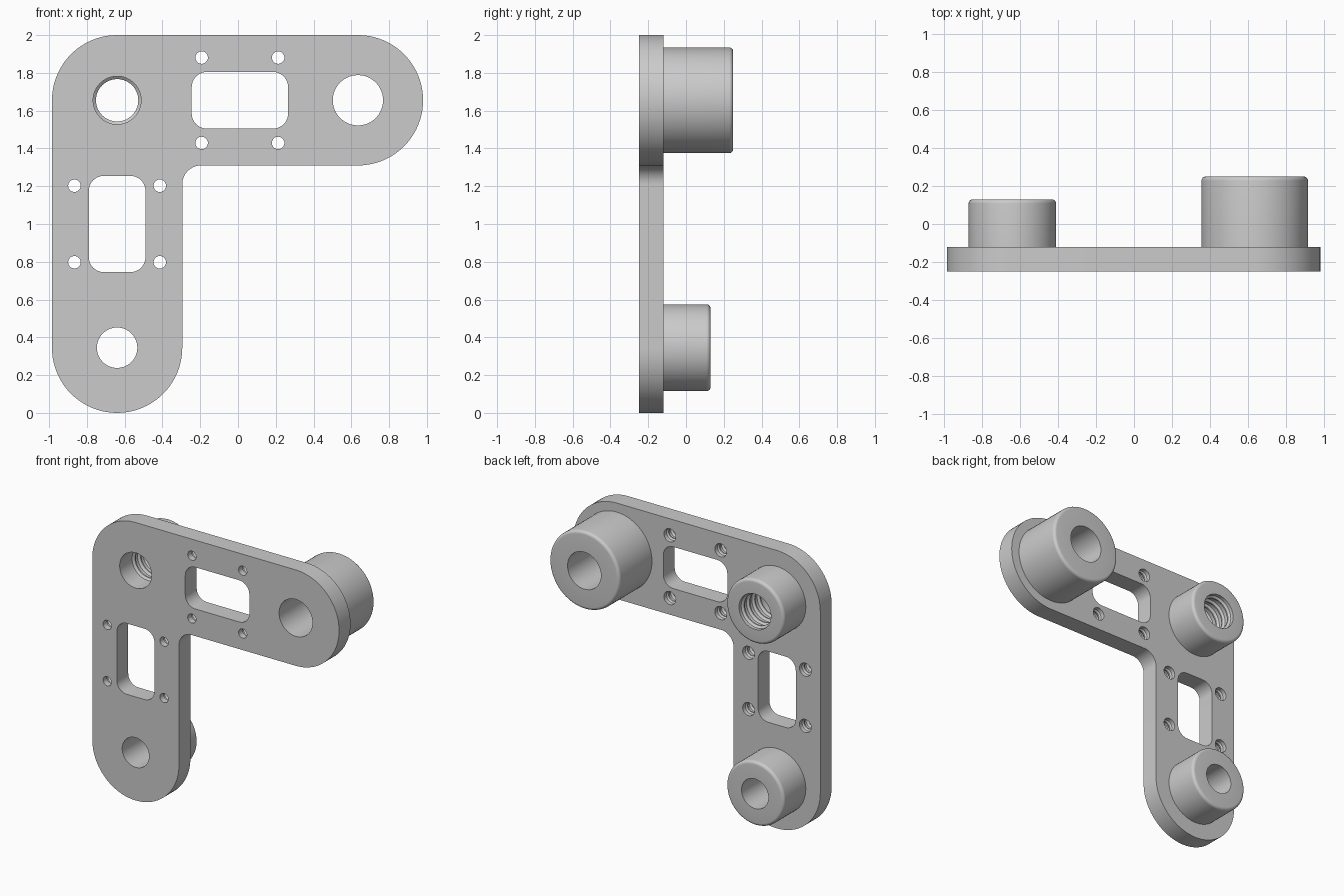
import bpy, bmesh, math

if "Cube" in bpy.data.objects:
    bpy.data.objects.remove(bpy.data.objects["Cube"], do_unlink=True)

FRONT, BACK = -0.25, -0.12          # plate thickness along y
LEFT, RIGHT, LOW, HIGH = -0.64, 0.635, 0.345, 1.655   # boss centres
R = 0.345                           # half width of the arms

grey = bpy.data.materials.new("light grey")
grey.use_nodes = True
colour = (0.6, 0.6, 0.6, 1)
grey.diffuse_color = colour
grey.node_tree.nodes["Principled BSDF"].inputs["Base Color"].default_value = colour


def arc(cx, cz, r, a0, a1, n=16):
    """Points on an arc in the xz plane, angles in degrees."""
    angles = [math.radians(a0 + (a1 - a0) * i / n) for i in range(n + 1)]
    return [(cx + r * math.cos(a), cz + r * math.sin(a)) for a in angles]


def prism(bm, points, y0, y1):
    """Extrude an xz outline from y0 to y1."""
    a = [bm.verts.new((x, y0, z)) for x, z in points]
    b = [bm.verts.new((x, y1, z)) for x, z in points]
    n = len(points)
    bm.faces.new(a)
    bm.faces.new(b[::-1])
    for i in range(n):
        j = (i + 1) % n
        bm.faces.new((a[j], a[i], b[i], b[j]))


def lathe(bm, cx, cz, profile, n=64, caps=False):
    """Turn a profile of (radius, y) about an axis along y."""
    rings = []
    for r, y in profile:
        rings.append([bm.verts.new((cx + r * math.cos(t), y, cz + r * math.sin(t)))
                      for t in (2 * math.pi * i / n for i in range(n))])
    for a, b in zip(rings, rings[1:]):
        for i in range(n):
            j = (i + 1) % n
            bm.faces.new((a[i], a[j], b[j], b[i]))
    if caps:
        bm.faces.new(rings[0])
        bm.faces.new(rings[-1])


def finish(bm, name):
    bmesh.ops.recalc_face_normals(bm, faces=bm.faces)
    mesh = bpy.data.meshes.new(name)
    bm.to_mesh(mesh)
    bm.free()
    mesh.materials.append(grey)
    ob = bpy.data.objects.new(name, mesh)
    bpy.context.collection.objects.link(ob)
    return ob


def smooth(ob):
    bpy.ops.object.select_all(action='DESELECT')
    ob.select_set(True)
    bpy.context.view_layer.objects.active = ob
    bpy.ops.object.shade_smooth_by_angle(angle=math.radians(30))


# L-shaped plate with round ends and a filleted inner corner
outline = (arc(LEFT, LOW, R, 180, 360, 40)
           + arc(LEFT + R + 0.1, HIGH - R - 0.1, 0.1, 180, 90)
           + arc(RIGHT, HIGH, R, -90, 90, 40)
           + arc(LEFT, HIGH, R, 90, 180, 24))
bm = bmesh.new()
prism(bm, outline, FRONT, BACK)
plate = finish(bm, "plate")

# Cutters for the windows, stepped screw holes and boss bores
bm = bmesh.new()
screw = [(0.033, -0.3), (0.033, -0.205), (0.047, -0.195), (0.047, -0.18),
         (0.038, -0.17), (0.038, -0.16), (0.047, -0.15), (0.047, -0.05)]
for cx, cz, w, h, sx, sz in ((0.01, HIGH, 0.255, 0.15, 0.2025, 0.226),
                             (LEFT, 1.0, 0.15, 0.255, 0.226, 0.2025)):
    c = 0.08
    window = []
    for k, (u, v) in enumerate(((1, 1), (-1, 1), (-1, -1), (1, -1))):
        window += arc(cx + u * (w - c), cz + v * (h - c), c, 90 * k, 90 * k + 90, 10)
        lathe(bm, cx + u * sx, cz + v * sz, screw, 32, caps=True)
    prism(bm, window, -0.3, -0.05)
for cx, cz, r in ((LEFT, LOW, 0.107), (LEFT, HIGH, 0.127), (RIGHT, HIGH, 0.133)):
    lathe(bm, cx, cz, [(r, -0.3), (r, -0.05)], caps=True)
cutter = finish(bm, "hole_cutter")
cutter.hide_render = True

cut = plate.modifiers.new("holes", 'BOOLEAN')
cut.operation, cut.solver, cut.object = 'DIFFERENCE', 'EXACT', cutter
bpy.context.view_layer.objects.active = plate
bpy.ops.object.modifier_apply(modifier=cut.name)
bpy.data.objects.remove(cutter, do_unlink=True)
smooth(plate)


def boss(name, cx, cz, r, bore, end, thread=()):
    """Hollow boss on the back of the plate with a rounded rim."""
    f = 0.022
    rim = [(r - f + f * math.cos(a), end - f + f * math.sin(a))
           for a in (math.pi / 2 * i / 6 for i in range(7))]
    bm = bmesh.new()
    lathe(bm, cx, cz, [(r, BACK)] + rim + [(bore, end)] + list(thread) + [(bore, BACK)])
    smooth(finish(bm, name))


# Thread ridges inside the upper corner boss
ridges = []
for i in range(4):
    y = 0.105 - 0.06 * i
    ridges += [(0.127, y), (0.112, y - 0.012), (0.112, y - 0.022), (0.127, y - 0.034)]

boss("lower_boss", LEFT, LOW, 0.23, 0.107, 0.13)
boss("threaded_boss", LEFT, HIGH, 0.23, 0.127, 0.13, ridges)
boss("large_boss", RIGHT, HIGH, 0.28, 0.133, 0.25)
